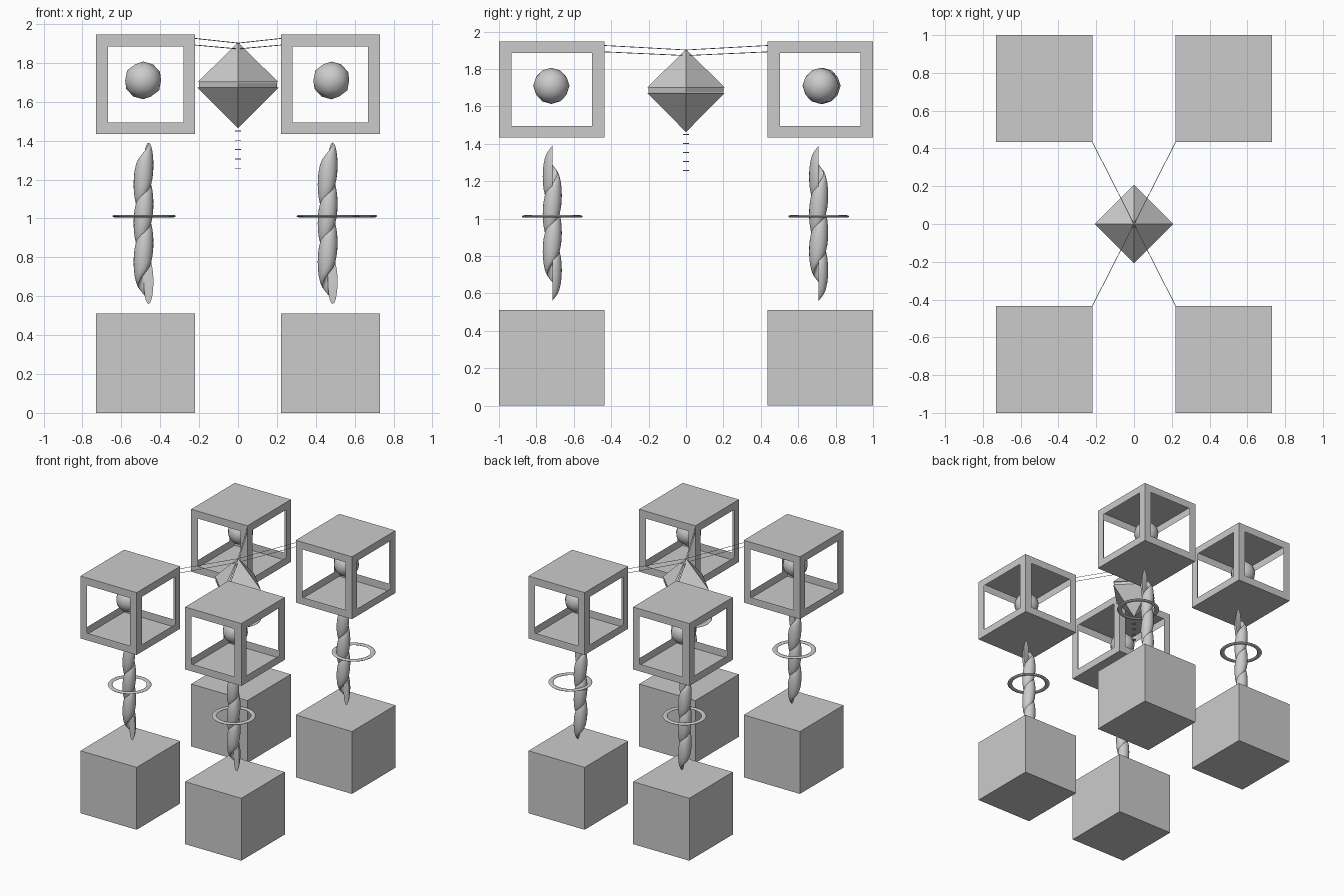
import bpy, bmesh, math
from mathutils import Vector

if "Cube" in bpy.data.objects:
    bpy.data.objects.remove(bpy.data.objects["Cube"])

BOX = Vector((0.51, 0.565, 0.512))      # box size
CX, CY = 0.475, 0.7175                  # box centres


def mesh_from(bm, name, smooth=None, fix_normals=True):
    if fix_normals:
        bmesh.ops.recalc_face_normals(bm, faces=bm.faces)
    me = bpy.data.meshes.new(name)
    bm.to_mesh(me)
    bm.free()
    if smooth:
        for p in me.polygons:
            p.use_smooth = True
        me.set_sharp_from_angle(angle=math.radians(smooth))
    return me


def place(name, me, loc=(0, 0, 0)):
    ob = bpy.data.objects.new(name, me)
    ob.location = loc
    bpy.context.collection.objects.link(ob)
    return ob


def cone_mesh(name, sides, r1, r2, depth):
    bm = bmesh.new()
    bmesh.ops.create_cone(bm, cap_ends=True, segments=sides,
                          radius1=r1, radius2=r2, depth=depth)
    return mesh_from(bm, name)


def box_mesh(name, windows):
    """Thin-shelled box; side panels are either open or separate flush panes."""
    bm = bmesh.new()
    bmesh.ops.create_cube(bm, size=1)
    sides = [f for f in bm.faces if abs(f.normal.z) < 0.5]
    bmesh.ops.inset_individual(bm, faces=sides, thickness=1 / 6)
    if windows:
        bmesh.ops.delete(bm, geom=sides, context='FACES')
    else:
        bmesh.ops.split(bm, geom=sides)
    bmesh.ops.scale(bm, vec=BOX, verts=bm.verts)
    return mesh_from(bm, name, fix_normals=False)


def sweep(bm, loops, closed):
    """Skin a list of closed vertex loops."""
    pairs = list(zip(loops, loops[1:] + loops[:1]))
    for p, q in pairs if closed else pairs[:-1]:
        for k in range(len(p)):
            j = (k + 1) % len(p)
            bm.faces.new((p[k], p[j], q[j], q[k]))


def turned_oval(bm, a, centre, half_w, half_h, z0, n):
    """Upright oval loop at angle a about the z axis."""
    loop = []
    for k in range(n):
        t = 2 * math.pi * k / n
        r = centre + half_w * math.cos(t)
        loop.append(bm.verts.new((r * math.cos(a), r * math.sin(a),
                                  z0 + half_h * math.sin(t))))
    return loop


# Boxes: closed base with panes, open frame with windows
base_me = box_mesh("base_box", False)
frame_me = box_mesh("frame_box", True)

# Ball inside the upper box
bm = bmesh.new()
bmesh.ops.create_icosphere(bm, subdivisions=2, radius=0.097)
ball_me = mesh_from(bm, "ball", 60)

# Twisted column: tall oval swept three turns round its own axis
bm = bmesh.new()
TURNS, PITCH, STEPS = 3, 0.2, 20
loops = [turned_oval(bm, 2 * math.pi * s / STEPS, 0.026, 0.025, 0.115,
                     PITCH * (s / STEPS - TURNS / 2), 20)
         for s in range(TURNS * STEPS + 1)]
sweep(bm, loops, False)
bm.faces.new(loops[0])
bm.faces.new(loops[-1])
column_me = mesh_from(bm, "twisted_column", 50)

# Flattened ring around each column
bm = bmesh.new()
sweep(bm, [turned_oval(bm, 2 * math.pi * i / 40, 0.145, 0.018, 0.007, 0, 10)
           for i in range(40)], True)
ring_me = mesh_from(bm, "ring", 60)

# Four towers
for sx in (-1, 1):
    for sy in (-1, 1):
        tag = ("left" if sx < 0 else "right") + ("_front" if sy < 0 else "_back")
        odd = sx > 0 and sy > 0
        x = -0.486 if sx < 0 else 0.461
        y = -0.715 if sy < 0 else 0.709
        place("base_box_" + tag, base_me, (sx * CX, sy * CY, BOX.z / 2))
        place("frame_box_" + tag, frame_me, (sx * CX, sy * CY, 1.69))
        place("ball_" + tag, ball_me, (-0.488 if sx < 0 else 0.48,
              -0.72 if sy < 0 else (0.72 if odd else 0.73), 1.71))
        place("twisted_column_" + tag, column_me, (x, y, 0.975))
        place("ring_" + tag, ring_me, (0.553 if odd else x + 0.003, y, 1.012))

        # Pair of thin wires from the box corner to the centre
        for n, (z_out, z_in) in enumerate(((1.926, 1.902), (1.892, 1.872))):
            a = Vector((0, 0, z_in))
            b = Vector((sx * 0.222, sy * 0.437, z_out))
            w = place(f"wire_{tag}_{n + 1}",
                      cone_mesh("wire", 6, 0.002, 0.002, (b - a).length),
                      (a + b) / 2)
            w.rotation_euler = (b - a).to_track_quat('Z', 'Y').to_euler()

# Hanging crystal: two pyramids with a thin plate between them
place("crystal_top", cone_mesh("crystal_top", 4, 0.208, 0, 0.204), (0, 0, 1.803))
place("crystal_bottom", cone_mesh("crystal_bottom", 4, 0, 0.208, 0.21), (0, 0, 1.568))
place("crystal_plate", cone_mesh("crystal_plate", 4, 0.2, 0.2, 0.026), (0, 0, 1.687))

# Little discs trailing below the crystal
disc_me = cone_mesh("trail_disc", 12, 0.016, 0.016, 0.004)
for i in range(5):
    place(f"trail_disc_{i + 1}", disc_me, (0, 0, 1.45 - 0.048 * i))
